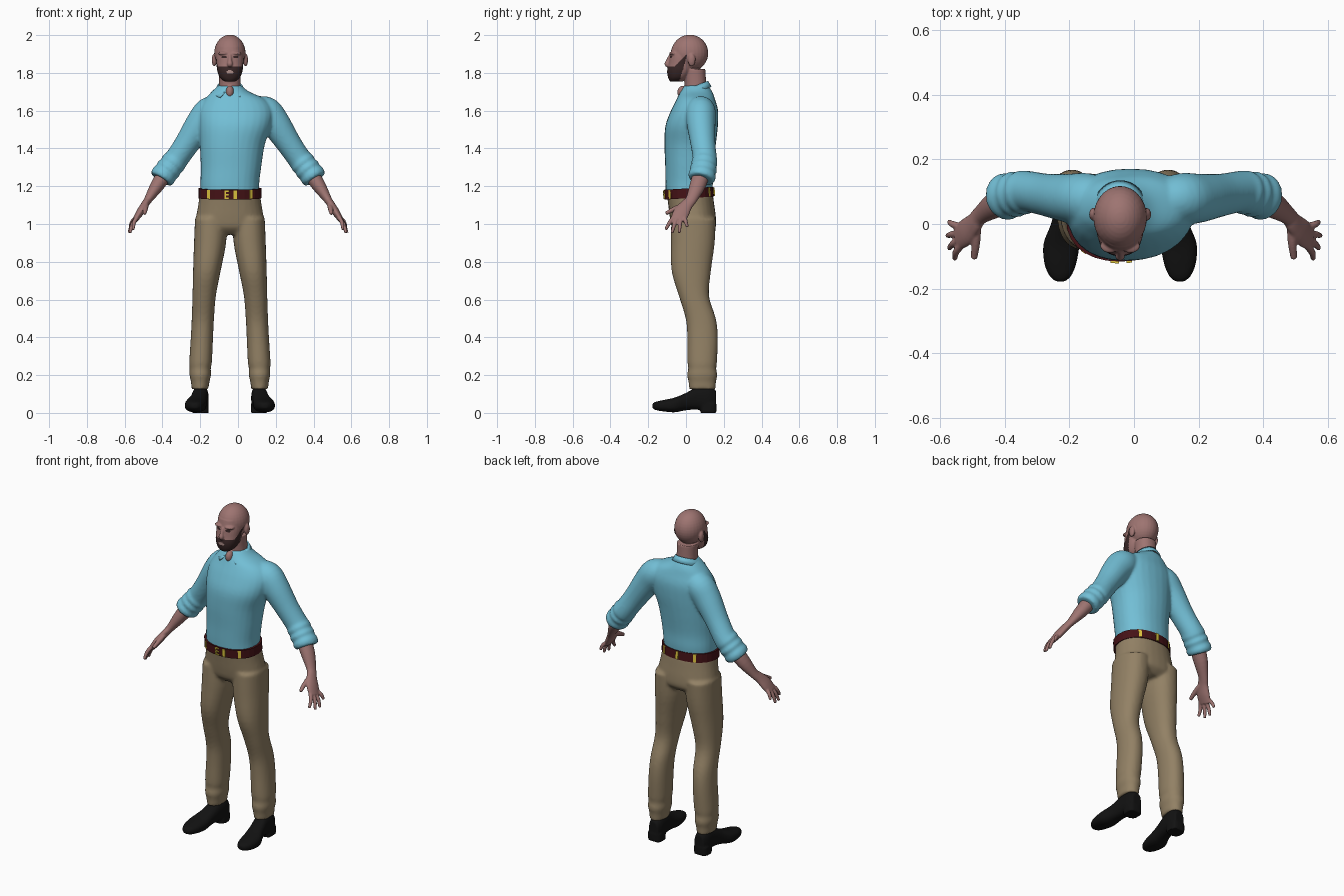
import bpy
import bmesh
import math
from mathutils import Vector, Matrix

if "Cube" in bpy.data.objects:
    bpy.data.objects.remove(bpy.data.objects["Cube"], do_unlink=True)

MID = -0.043  # centre line of head, torso and legs


def material(name, *rgb):
    mat = bpy.data.materials.new(name)
    mat.use_nodes = True
    mat.diffuse_color = (*rgb, 1)
    shader = mat.node_tree.nodes["Principled BSDF"]
    shader.inputs["Base Color"].default_value = (*rgb, 1)
    shader.inputs["Roughness"].default_value = 0.8
    return mat


SHIRT = material("shirt blue", 0.17, 0.52, 0.67)
KHAKI = material("trouser khaki", 0.29, 0.22, 0.13)
SKIN = material("skin", 0.34, 0.175, 0.165)
HAIR = material("beard brown", 0.04, 0.02, 0.02)
LEATHER = material("belt leather", 0.06, 0.006, 0.008)
BRASS = material("brass yellow", 0.75, 0.57, 0.05)
BLACK = material("shoe black", 0.006, 0.006, 0.006)
LIP = material("lip pink", 0.42, 0.27, 0.25)


def smooth_keys(keys, steps=4):
    """Catmull-Rom interpolation of section keys."""
    keys = [Vector(k) for k in keys]
    out = []
    for i in range(len(keys) - 1):
        a, b, c, d = (keys[min(max(i + j, 0), len(keys) - 1)] for j in (-1, 0, 1, 2))
        for s in range(steps):
            t = s / steps
            out.append(b + (c - a) * (t / 2) + (a * 2 - b * 5 + c * 4 - d) * (t * t / 2)
                       + (b * 3 - a - c * 3 + d) * (t ** 3 / 2))
    return out + [keys[-1]]


def tube(bm, keys, side=(0, 1, 0), axis=None, power=2, count=28):
    """Closed loft through keys (x, y, z, radius along side, other radius)."""
    keys = smooth_keys(keys)
    rings = []
    for i, k in enumerate(keys):
        ahead, behind = keys[min(i + 1, len(keys) - 1)], keys[max(i - 1, 0)]
        t = Vector(axis) if axis else (Vector(ahead[:3]) - Vector(behind[:3])).normalized()
        u = Vector(side)
        u = (u - t * u.dot(t)).normalized()
        v = t.cross(u)
        ring = []
        for j in range(count):
            a = math.tau * j / count
            c, s = (math.copysign(abs(f) ** (2 / power), f) for f in (math.cos(a), math.sin(a)))
            ring.append(bm.verts.new(Vector(k[:3]) + u * (k[3] * c) + v * (k[4] * s)))
        rings.append(ring)
    for low, high in zip(rings, rings[1:]):
        for j in range(count):
            n = (j + 1) % count
            bm.faces.new((low[j], low[n], high[n], high[j]))
    bm.faces.new(rings[0][::-1])
    bm.faces.new(rings[-1])


def upright(bm, keys, power=2.2):
    tube(bm, keys, side=(1, 0, 0), axis=(0, 0, 1), power=power)


def ball(bm, centre, radii):
    place = Matrix.Translation(centre) @ Matrix.Diagonal((*radii, 1))
    bmesh.ops.create_uvsphere(bm, u_segments=28, v_segments=18, radius=1, matrix=place)


def both(keys, about):
    """The keys and their mirror image across x = about."""
    return keys, [(2 * about - k[0], *k[1:]) for k in keys]


def finish(bm, name, mats, smooth=True):
    bmesh.ops.recalc_face_normals(bm, faces=bm.faces)
    mesh = bpy.data.meshes.new(name)
    bm.to_mesh(mesh)
    bm.free()
    obj = bpy.data.objects.new(name, mesh)
    bpy.context.collection.objects.link(obj)
    for m in mats:
        mesh.materials.append(m)
    for p in mesh.polygons:
        p.use_smooth = smooth
    return obj


def fuse(bm, name, mats, voxel, relax, rule=None):
    """Blend overlapping parts into one skin, then colour its faces by a rule."""
    obj = finish(bm, name, [])
    remesh = obj.modifiers.new("blend", "REMESH")
    remesh.mode = "VOXEL"
    remesh.voxel_size = voxel
    soft = obj.modifiers.new("relax", "SMOOTH")
    soft.factor, soft.iterations = 0.5, relax
    graph = bpy.context.evaluated_depsgraph_get()
    mesh = bpy.data.meshes.new_from_object(obj.evaluated_get(graph))
    obj.modifiers.clear()
    obj.data = mesh
    mesh.materials.clear()
    for m in mats:
        mesh.materials.append(m)
    for p in mesh.polygons:
        p.use_smooth = True
        p.material_index = rule(p.center) if rule else 0
    return obj


# Shirt: torso and sleeves with rolled cuffs
bm = bmesh.new()
upright(bm, [(MID, 0.015, 1.16, 0.155, 0.122), (MID, 0.017, 1.22, 0.156, 0.126),
             (-0.037, 0.017, 1.3, 0.16, 0.127), (-0.03, 0.022, 1.42, 0.172, 0.136),
             (-0.015, 0.03, 1.52, 0.192, 0.139), (-0.01, 0.045, 1.6, 0.195, 0.125),
             (-0.015, 0.052, 1.66, 0.16, 0.102), (-0.04, 0.055, 1.7, 0.1, 0.084),
             (MID, 0.055, 1.735, 0.06, 0.062)])
sleeve = [(0.1, 0.075, 1.61, 0.07, 0.07), (0.15, 0.078, 1.59, 0.08, 0.083),
          (0.2, 0.08, 1.53, 0.076, 0.078), (0.27, 0.09, 1.425, 0.066, 0.066),
          (0.325, 0.1, 1.345, 0.064, 0.063), (0.345, 0.097, 1.32, 0.07, 0.068),
          (0.355, 0.095, 1.307, 0.064, 0.062), (0.368, 0.092, 1.29, 0.073, 0.069),
          (0.38, 0.089, 1.274, 0.066, 0.063), (0.395, 0.085, 1.255, 0.074, 0.069),
          (0.408, 0.08, 1.235, 0.066, 0.062)]
for keys in both(sleeve, 0):
    tube(bm, keys)
fuse(bm, "shirt", [SHIRT], 0.008, 6)

# Collar: folded band, open at the throat, with two points
bm = bmesh.new()
edges = []
STEPS = 36
for i in range(STEPS + 1):
    f = 2 * i / STEPS - 1
    top = math.pi + f * math.radians(165)
    low = math.pi + f * math.radians(142)
    height = 1.728 - 0.028 * math.cos(top)
    edges.append((bm.verts.new((MID + 0.063 * math.sin(top), 0.045 - 0.068 * math.cos(top), height)),
                  bm.verts.new((MID + 0.085 * math.sin(low), 0.035 - 0.097 * math.cos(low), height - 0.03))))
for a, b in zip(edges, edges[1:]):
    bm.faces.new((a[0], b[0], b[1], a[1]))
collar = finish(bm, "collar", [SHIRT])
thick = collar.modifiers.new("cloth", "SOLIDIFY")
thick.thickness, thick.offset = 0.008, 0

# Trousers: hips and two legs
bm = bmesh.new()
upright(bm, [(MID, 0.02, 1.16, 0.16, 0.122), (MID, 0.028, 1.1, 0.168, 0.122),
             (MID, 0.037, 1.03, 0.18, 0.122), (MID, 0.042, 0.98, 0.18, 0.115),
             (MID, 0.042, 0.945, 0.15, 0.08)])
leg = [(0.1, 0.04, 1.03, 0.085, 0.118), (0.105, 0.036, 0.9, 0.085, 0.116),
       (0.122, 0.028, 0.75, 0.073, 0.104), (0.136, 0.042, 0.62, 0.062, 0.08),
       (0.143, 0.078, 0.5, 0.059, 0.08), (0.148, 0.088, 0.4, 0.059, 0.081),
       (0.155, 0.086, 0.27, 0.06, 0.078), (0.157, 0.086, 0.235, 0.056, 0.074),
       (0.157, 0.086, 0.2, 0.057, 0.08), (0.157, 0.086, 0.165, 0.049, 0.073),
       (0.158, 0.087, 0.125, 0.045, 0.07)]
for keys in both([(MID + k[0], *k[1:]) for k in leg], MID):
    upright(bm, keys)
fuse(bm, "trousers", [KHAKI], 0.009, 6)

# Belt, tilted up toward the back
WIDE, DEEP, BELT_Y, BELT_Z = 0.167, 0.131, 0.016, 1.163
tilt = Matrix.Translation((MID, BELT_Y, BELT_Z)) @ Matrix.Rotation(0.06, 4, "X")
bm = bmesh.new()
upright(bm, [(0, 0, z, WIDE, DEEP) for z in (-0.026, 0.026)])
belt = finish(bm, "belt", [LEATHER], False)
belt.matrix_world = tilt


# Belt loops and buckle
def plate(bm, x, front, z, width, height):
    y = DEEP * math.sqrt(1 - (x / WIDE) ** 2) * (-1 if front else 1)
    turn = math.atan2(y / DEEP ** 2, x / WIDE ** 2)
    size = Matrix.Diagonal((0.012, width, height, 1))
    bmesh.ops.create_cube(bm, size=1, matrix=Matrix.Translation((x, y, z)) @ Matrix.Rotation(turn, 4, "Z") @ size)


bm = bmesh.new()
for x, front in [(-0.11, True), (0.028, True), (0.11, True), (-0.1, False), (0, False), (0.1, False)]:
    plate(bm, x, front, 0, 0.017, 0.046)
loops = finish(bm, "belt_loops", [BRASS], False)
loops.matrix_world = tilt
bm = bmesh.new()
plate(bm, -0.025, True, 0, 0.008, 0.046)
for z in (-0.019, 0, 0.019):
    plate(bm, -0.014, True, z, 0.022, 0.007)
buckle = finish(bm, "buckle", [BRASS], False)
buckle.matrix_world = tilt

# Head: skull, face, nose, brow, ears, neck and open throat
bm = bmesh.new()
ball(bm, (MID, 0.02, 1.905), (0.083, 0.098, 0.097))
upright(bm, [(MID, -0.05, 1.755, 0.03, 0.035), (MID, -0.043, 1.775, 0.053, 0.052),
             (MID, -0.032, 1.81, 0.067, 0.068), (MID, -0.022, 1.85, 0.071, 0.07),
             (MID, -0.008, 1.89, 0.073, 0.078), (MID, 0.005, 1.94, 0.066, 0.078)])
tube(bm, [(MID, -0.08, 1.895, 0.01, 0.009), (MID, -0.093, 1.865, 0.012, 0.011),
          (MID, -0.1, 1.846, 0.014, 0.015), (MID, -0.092, 1.836, 0.008, 0.01)])
for s in (-1, 1):
    ball(bm, (MID + s * 0.032, -0.068, 1.903), (0.03, 0.022, 0.01))
    ball(bm, (MID + s * 0.083, 0.03, 1.868), (0.013, 0.02, 0.034))
upright(bm, [(MID, 0.055, 1.66, 0.065, 0.06), (MID, 0.05, 1.74, 0.057, 0.057),
             (MID, 0.045, 1.82, 0.058, 0.058)])
ball(bm, (MID, -0.018, 1.698), (0.022, 0.028, 0.034))


def face_colour(c):
    x, y, z = abs(c.x - MID), c.y, c.z
    if y < -0.05 and (x / 0.02) ** 2 + ((z - 1.805) / 0.008) ** 2 < 1:
        return 2
    if y < -0.04 and ((x - 0.031) / 0.015) ** 2 + ((z - 1.884) / 0.006) ** 2 < 1:
        return 1
    top = 1.834 + max(0, y + 0.06)
    return int(1.74 < z < top and y < 0.005 - 0.3 * (1.89 - z))


fuse(bm, "head", [SKIN, HAIR, LIP], 0.004, 5, face_colour)

# Forearms and hands
forearm = [(0.38, 0.085, 1.275, 0.045, 0.042), (0.43, 0.06, 1.2, 0.042, 0.036),
           (0.475, 0.028, 1.13, 0.03, 0.022), (0.495, 0.002, 1.1, 0.034, 0.02),
           (0.52, -0.025, 1.06, 0.043, 0.02), (0.545, -0.042, 1.02, 0.04, 0.014)]
tips = [(0.555, -0.108, 0.97), (0.572, -0.075, 0.952), (0.577, -0.036, 0.953), (0.572, 0.006, 0.985)]
fingers = [[(0.488, -0.01, 1.1, 0.016, 0.015), (0.49, -0.06, 1.08, 0.014, 0.013),
            (0.495, -0.107, 1.055, 0.01, 0.01)]]
for i, tip in enumerate(tips):
    root = Vector((0.535, -0.066 + 0.019 * i, 1.035))
    middle = root.lerp(Vector(tip), 0.5) + Vector((0.006, 0, 0.004))
    fingers.append([(*root, 0.012, 0.012), (*middle, 0.011, 0.011), (*tip, 0.008, 0.008)])
for name, pick in (("left_arm", 0), ("right_arm", 1)):
    bm = bmesh.new()
    tube(bm, both(forearm, 0)[pick])
    for finger in fingers:
        tube(bm, both(finger, 0)[pick], side=(0.6, 0.5, 0.6), count=12)
    fuse(bm, name, [SKIN], 0.004, 4)

# Shoes with raised heels
shoe = [(0.11, 0.158, 0.065, 0.03, 0.055), (0.112, 0.12, 0.075, 0.042, 0.068),
        (0.115, 0.06, 0.077, 0.043, 0.06), (0.125, 0, 0.06, 0.046, 0.046),
        (0.138, -0.06, 0.042, 0.056, 0.039), (0.142, -0.12, 0.038, 0.05, 0.03),
        (0.142, -0.16, 0.037, 0.034, 0.022), (0.142, -0.178, 0.037, 0.014, 0.012)]
heel = [(0.112, 0.119, z, 0.043, 0.042) for z in (0, 0.05)]
for name, pick in (("left_shoe", 0), ("right_shoe", 1)):
    bm = bmesh.new()
    tube(bm, both(shoe, MID)[pick], side=(1, 0, 0), axis=(0, -1, 0), power=2.5)
    upright(bm, both(heel, MID)[pick], power=3.5)
    fuse(bm, name, [BLACK], 0.006, 2)
